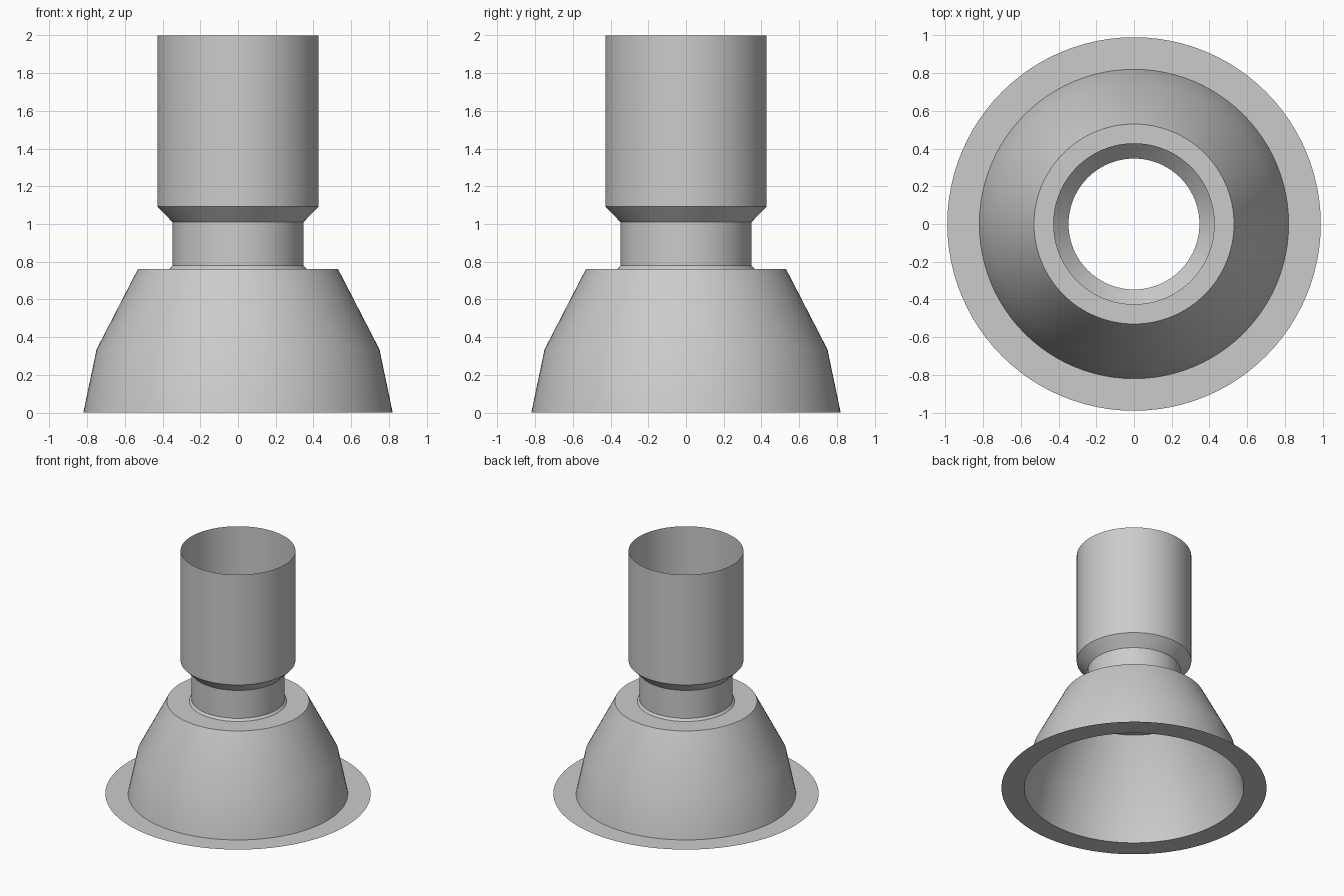
import bpy
import bmesh
from math import cos, sin, pi, radians

SEGMENTS = 96

cube = bpy.data.objects.get("Cube")
if cube:
    bpy.data.objects.remove(cube, do_unlink=True)

grey = bpy.data.materials.new("plain grey")
grey.use_nodes = True
colour = (0.6, 0.6, 0.6, 1)
grey.diffuse_color = colour
grey.node_tree.nodes["Principled BSDF"].inputs["Base Color"].default_value = colour


def revolve(name, profile):
    """Turn (radius, height) points about z into an open, thin-walled shell."""
    bm = bmesh.new()
    angles = [2 * pi * i / SEGMENTS for i in range(SEGMENTS)]
    rings = [[bm.verts.new((r * cos(a), r * sin(a), z)) for a in angles]
             for r, z in profile]
    for low, high in zip(rings, rings[1:]):
        for i in range(SEGMENTS):
            j = (i + 1) % SEGMENTS
            bm.faces.new((low[i], low[j], high[j], high[i]))
    mesh = bpy.data.meshes.new(name)
    bm.to_mesh(mesh)
    bm.free()
    mesh.materials.append(grey)
    obj = bpy.data.objects.new(name, mesh)
    bpy.context.collection.objects.link(obj)
    bpy.ops.object.select_all(action='DESELECT')
    obj.select_set(True)
    bpy.context.view_layer.objects.active = obj
    bpy.ops.object.shade_smooth_by_angle(angle=radians(30))
    return obj


# Flat ring on the ground
revolve("flange", [(0.99, 0), (0.82, 0)])
# Flared bell with its flat shoulder
revolve("flared_base", [(0.82, 0), (0.75, 0.335), (0.53, 0.762), (0.363, 0.762)])
# Narrow neck with a small chamfer at its foot
revolve("neck", [(0.363, 0.762), (0.347, 0.78), (0.347, 1.01)])
# Wide open tube on a tapered collar
revolve("upper_tube", [(0.347, 1.01), (0.428, 1.093), (0.428, 2)])
